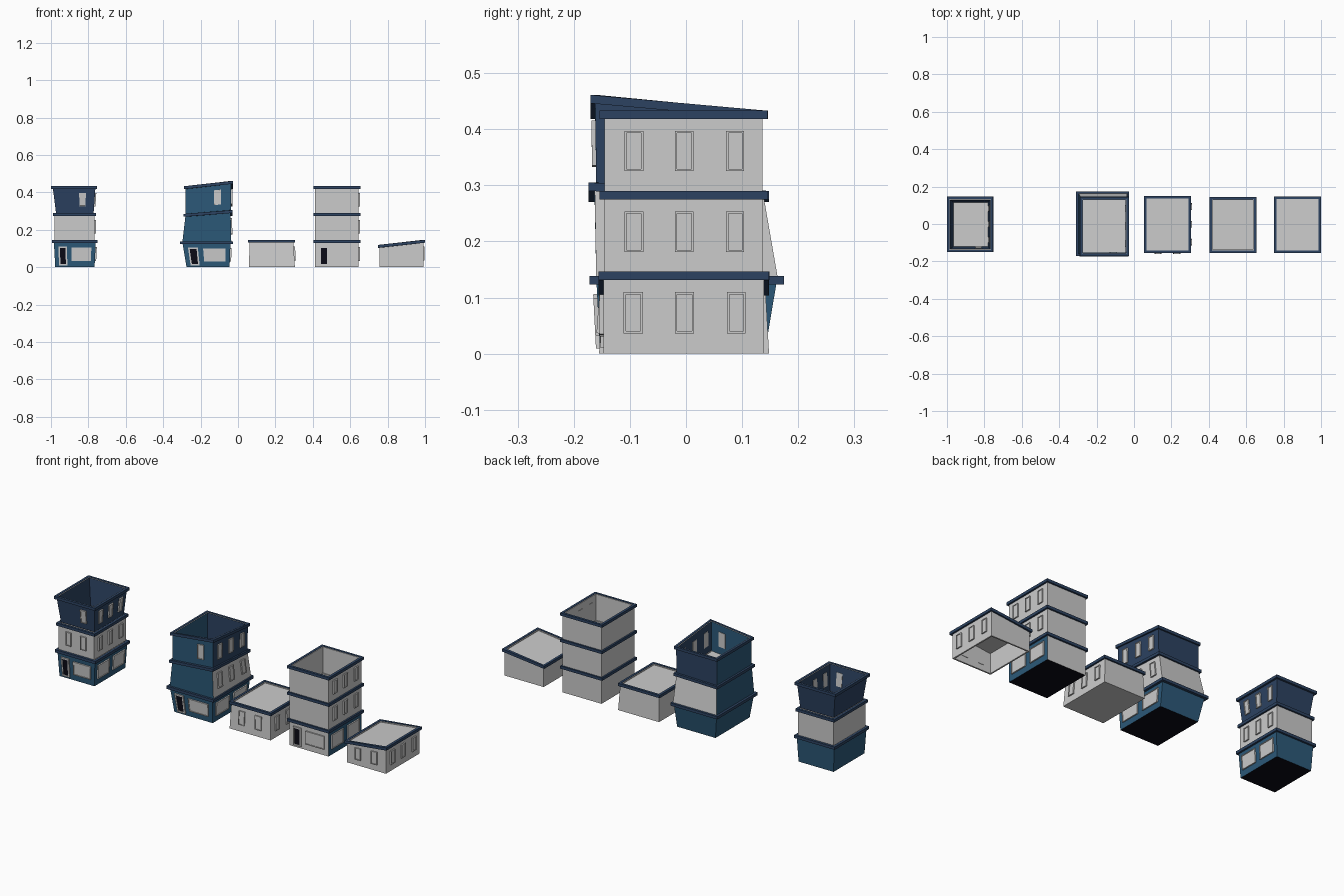
import bpy
from mathutils import Vector

if "Cube" in bpy.data.objects:
    bpy.data.objects.remove(bpy.data.objects["Cube"])


def material(name, rgb):
    m = bpy.data.materials.new(name)
    m.diffuse_color = (*rgb, 1)
    m.use_nodes = True
    m.node_tree.nodes["Principled BSDF"].inputs["Base Color"].default_value = m.diffuse_color
    return m


GREY = material("pale_wall", (0.56, 0.59, 0.59))
BLUE = material("blue_wall", (0.025, 0.10, 0.19))
NAVY = material("navy_trim", (0.025, 0.055, 0.12))
DARK = material("dark_base", (0.003, 0.003, 0.008))
MATS = [GREY, BLUE, NAVY, DARK]


def make(name, verts, faces, cols):
    me = bpy.data.meshes.new(name)
    me.from_pydata(verts, [], faces)
    for m in MATS:
        me.materials.append(m)
    for p, c in zip(me.polygons, cols):
        p.material_index = MATS.index(c)
    ob = bpy.data.objects.new(name, me)
    bpy.context.collection.objects.link(ob)
    return ob


def loop(b, z, out=0.0):
    """Rectangle corners FL, FR, BR, BL; z may be one height or four."""
    x0, x1, y0, y1 = b[0] - out, b[1] + out, b[2] - out, b[3] + out
    zs = z if isinstance(z, (list, tuple)) else [z] * 4
    return [Vector((x, y, h)) for (x, y), h in
            zip([(x0, y0), (x1, y0), (x1, y1), (x0, y1)], zs)]


def band(a, b):
    """Quads joining loop a to loop b (start indices)."""
    return [(a + i, a + (i + 1) % 4, b + (i + 1) % 4, b + i) for i in range(4)]


def panel(name, lo, hi, side, u, v, glass=GREY, frame=0.004):
    """Framed window or door lying on one wall of a storey."""
    j = (side + 1) % 4

    def at(s, t):
        return lo[side].lerp(lo[j], s).lerp(hi[side].lerp(hi[j], s), t)
    n = (lo[j] - lo[side]).cross(hi[side] - lo[side]).normalized()
    c = [at(u[0], v[0]), at(u[1], v[0]), at(u[1], v[1]), at(u[0], v[1])]
    mid = sum(c, Vector()) / 4
    e = (c[1] - c[0]).normalized()
    w = (c[3] - c[0]).normalized()
    inner = [p + e * (frame if (p - mid).dot(e) < 0 else -frame)
             + w * (frame if (p - mid).dot(w) < 0 else -frame) for p in c]
    verts = ([p - n * 0.010 for p in c] + [p + n * 0.007 for p in c]
             + [p + n * 0.007 for p in inner] + [p + n * 0.004 for p in inner])
    faces = [(3, 2, 1, 0)] + band(0, 4) + band(4, 8) + band(8, 12) + [(12, 13, 14, 15)]
    make(name, verts, faces, [GREY] * 13 + [glass])


WIN3 = [(.125, .245), (.445, .565), (.77, .885)]
WIN2 = [(.21, .36), (.62, .78)]


def storey(name, b0, z0, b1, z1, cols, front="plain", shop=False,
           roof=True, base=None, over=0.009):
    """Hollow tapered storey with cornice, windows, optional roof and base."""
    t = 0.008
    zt = z1 if isinstance(z1, (list, tuple)) else [z1] * 4
    low = loop(b0, z0)
    top = loop(b1, [z - 0.002 for z in zt])
    verts = low + top + loop(b1, [z - 0.002 for z in zt], -t) + loop(b0, z0, -t)
    faces = band(0, 4) + band(4, 8) + band(8, 12)
    c = list(cols) + [GREY] * 4 + list(cols)
    if base:
        faces.append((3, 2, 1, 0))
        c.append(base)
    else:
        faces += band(12, 0)
        c += [GREY] * 4
    make(name + "_walls", verts, faces, c)
    if roof:
        make(name + "_roof",
             loop(b1, [z - 0.012 for z in zt], -0.004) + loop(b1, [z - 0.006 for z in zt], -0.004),
             [(3, 2, 1, 0), (4, 5, 6, 7)] + band(0, 4), [GREY] * 6)
    # cornice ring
    zb = [z - 0.015 for z in zt]
    make(name + "_cornice",
         loop(b1, zb, over) + loop(b1, zt, over) + loop(b1, zt, -0.004) + loop(b1, zb, -0.004),
         band(0, 4) + band(4, 8) + band(8, 12) + band(12, 0), [NAVY] * 16)
    # openings
    if shop:
        panel(name + "_door", low, top, 0, (.10, .31), (.07, .78), DARK, 0.008)
        panel(name + "_shop_window", low, top, 0, (.42, .90), (.23, .73))
        for k, u in enumerate([(.08, .44), (.56, .92)]):
            panel(f"{name}_side_shop_window_{k}", low, top, 1, u, (.23, .76))
    else:
        for k, u in enumerate(WIN3):
            panel(f"{name}_side_window_{k}", low, top, 1, u, (.25, .76))
        fronts = {"plain": [], "one": WIN2[1:], "two": WIN2}[front]
        for k, u in enumerate(fronts):
            panel(f"{name}_front_window_{k}", low, top, 0, u, (.25, .76))


ALL_GREY, ALL_BLUE, ALL_NAVY = [GREY] * 4, [BLUE] * 4, [NAVY] * 4

# flared tower on the left
storey("flared_ground", (-.977, -.767, -.135, .13), 0, (-.985, -.76, -.142, .137), .145,
       ALL_BLUE, shop=True, base=DARK)
storey("flared_middle", (-.98, -.767, -.138, .133), .145, (-.98, -.767, -.138, .133), .29,
       ALL_GREY, "two")
storey("flared_top", (-.973, -.772, -.128, .123), .29, (-.991, -.762, -.142, .137), .433,
       ALL_NAVY, "one", roof=False)

# crooked tower: front-right corner lifted
storey("crooked_ground", (-.275, -.045, -.153, .14), 0, (-.298, -.04, -.16, .163), .138,
       ALL_BLUE, shop=True, base=DARK, over=0.012)
storey("crooked_middle", (-.297, -.036, -.16, .163), .138, (-.28, -.04, -.163, .137),
       [.285, .305, .29, .285], [BLUE, GREY, GREY, BLUE], over=0.011)
storey("crooked_top", (-.28, -.038, -.16, .136), [.283, .30, .288, .283],
       (-.28, -.036, -.162, .136), [.433, .461, .433, .433],
       [BLUE, NAVY, NAVY, BLUE], "one", roof=False, over=0.008)

# single tapered block
storey("tapered_block", (.058, .304, -.155, .148), 0, (.063, .296, -.145, .14), .146,
       ALL_GREY, "two", base=GREY)

# straight tower
S = (.412, .645, -.145, .136)
storey("straight_ground", S, 0, S, .145, [GREY, BLUE, GREY, GREY], shop=True, base=DARK)
storey("straight_middle", S, .145, S, .29, ALL_GREY)
storey("straight_top", S, .29, S, .433, ALL_GREY, roof=False)

# single sloped-roof block
E = (.757, .991, -.147, .139)
storey("sloped_block", E, 0, E, [.119, .146, .146, .119], ALL_GREY, "two")
